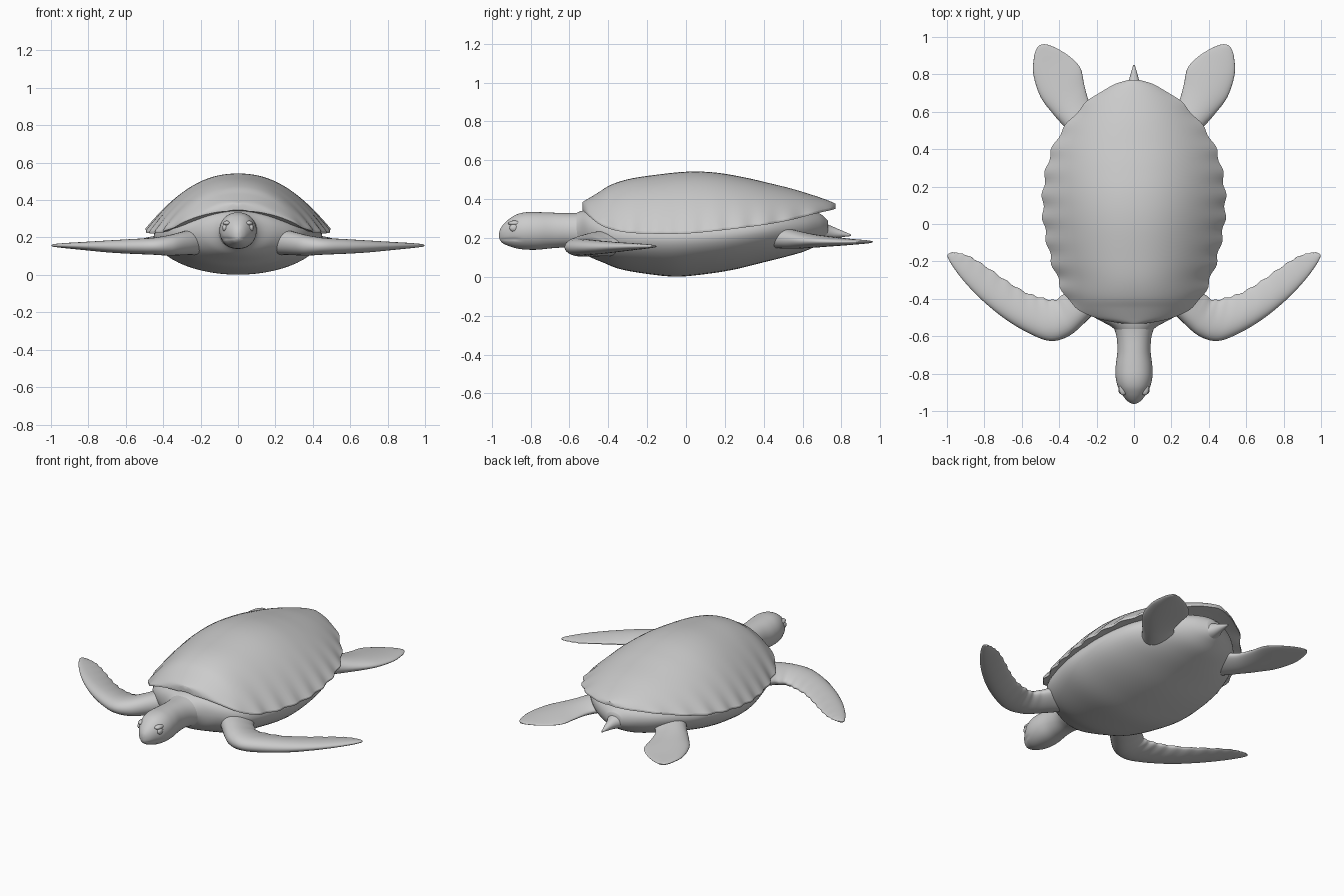
import bpy, bmesh, math
from mathutils import Vector

grey = bpy.data.materials.new("plain grey")
grey.diffuse_color = (0.6, 0.6, 0.6, 1)


def spline(keys, steps):
    """Smooth Catmull-Rom interpolation of number rows."""
    rows = []
    last = len(keys) - 1
    for i in range(last):
        p0, p1, p2, p3 = (keys[max(0, min(last, i + k))] for k in (-1, 0, 1, 2))
        for s in range(steps):
            t = s / steps
            rows.append([0.5 * (2 * b + (c - a) * t + (2 * a - 5 * b + 4 * c - d) * t * t
                                + (3 * b - a - 3 * c + d) * t ** 3)
                         for a, b, c, d in zip(p0, p1, p2, p3)])
    rows.append(list(keys[-1]))
    return rows


def loft(name, rings, mirror=False, angle=50):
    """Skin closed rings of points into one smooth capped object."""
    bm = bmesh.new()
    loops = [[bm.verts.new(p) for p in ring] for ring in rings]
    n = len(loops[0])
    for a, b in zip(loops, loops[1:]):
        for i in range(n):
            j = (i + 1) % n
            bm.faces.new((a[i], a[j], b[j], b[i]))
    for ring in (loops[0], loops[-1]):
        c = bm.verts.new(sum((v.co for v in ring), Vector()) / n)
        for i in range(n):
            bm.faces.new((ring[i], ring[(i + 1) % n], c))
    bmesh.ops.recalc_face_normals(bm, faces=bm.faces)
    me = bpy.data.meshes.new(name)
    bm.to_mesh(me)
    bm.free()
    ob = bpy.data.objects.new(name, me)
    bpy.context.collection.objects.link(ob)
    finish(ob, mirror, angle)
    return ob


def finish(ob, mirror=False, angle=50):
    ob.data.materials.append(grey)
    bpy.ops.object.select_all(action='DESELECT')
    ob.select_set(True)
    bpy.context.view_layer.objects.active = ob
    bpy.ops.object.shade_smooth_by_angle(angle=math.radians(angle))
    if mirror:
        ob.modifiers.new("mirror", 'MIRROR')


def angles(n):
    return [2 * math.pi * i / n for i in range(n)]


def power(v, e):
    return math.copysign(abs(v) ** e, v)


# Carapace: y, half width, crown height, rim height
shell_keys = [
    (-0.532, 0.06, 0.385, 0.352), (-0.522, 0.13, 0.392, 0.345), (-0.50, 0.21, 0.405, 0.325),
    (-0.45, 0.305, 0.435, 0.285), (-0.39, 0.365, 0.472, 0.258), (-0.30, 0.405, 0.502, 0.24),
    (-0.18, 0.447, 0.522, 0.234), (0.0, 0.482, 0.541, 0.235), (0.15, 0.488, 0.537, 0.248),
    (0.30, 0.468, 0.512, 0.266), (0.43, 0.425, 0.482, 0.284), (0.54, 0.355, 0.455, 0.305),
    (0.63, 0.275, 0.428, 0.328), (0.70, 0.19, 0.405, 0.345), (0.745, 0.11, 0.388, 0.355),
    (0.77, 0.03, 0.376, 0.362)]
rings = []
for y, w, top, rim in spline(shell_keys, 8):
    # scalloped margin
    edge = w + 0.007 * math.sin(y * 2 * math.pi / 0.125) * min(1, w / 0.2)
    h = top - rim
    ring = []
    for i in range(49):
        t = math.sin(math.pi / 2 * (-1 + 2 * i / 48))
        x = t * (w + (edge - w) * abs(t) ** 6)
        ring.append((x, y, rim + h * (1 - abs(t) ** 2.2)))
    for i in range(25):
        t = 1 - 2 * i / 24
        ring.append((t * edge * 0.995, y, rim - 0.012 + 0.22 * h * (1 - t * t)))
    rings.append(ring)
loft("carapace", rings, angle=60)

# Belly and shoulders: y, half width, widest height, rise, drop
body_keys = [
    (-0.60, 0.07, 0.24, 0.07, 0.07), (-0.55, 0.12, 0.24, 0.095, 0.10),
    (-0.50, 0.21, 0.235, 0.11, 0.13), (-0.43, 0.30, 0.215, 0.13, 0.14),
    (-0.34, 0.36, 0.205, 0.15, 0.165), (-0.20, 0.41, 0.20, 0.15, 0.185),
    (-0.05, 0.445, 0.20, 0.15, 0.199), (0.10, 0.45, 0.207, 0.15, 0.193),
    (0.25, 0.435, 0.22, 0.14, 0.182), (0.40, 0.39, 0.238, 0.12, 0.163),
    (0.52, 0.315, 0.25, 0.11, 0.145), (0.62, 0.225, 0.255, 0.09, 0.12),
    (0.69, 0.13, 0.255, 0.07, 0.08), (0.73, 0.05, 0.25, 0.04, 0.045)]
rings = []
for y, w, zc, up, down in spline(body_keys, 6):
    rings.append([(w * math.cos(a), y,
                   zc + (up * power(math.sin(a), 0.9) if math.sin(a) > 0
                         else down * power(math.sin(a), 1.1)))
                  for a in angles(56)])
loft("belly", rings)

# Head and neck: y, half width, top, bottom
head_keys = [
    (-0.46, 0.15, 0.345, 0.12), (-0.53, 0.118, 0.333, 0.135), (-0.60, 0.094, 0.328, 0.15),
    (-0.68, 0.089, 0.33, 0.148), (-0.76, 0.098, 0.333, 0.14), (-0.82, 0.098, 0.333, 0.14),
    (-0.87, 0.086, 0.322, 0.146), (-0.91, 0.064, 0.298, 0.158), (-0.94, 0.042, 0.27, 0.171),
    (-0.956, 0.022, 0.246, 0.186), (-0.962, 0.006, 0.226, 0.2)]
rings = []
for y, w, top, bot in spline(head_keys, 6):
    ring = []
    for a in angles(64):
        z = (top + bot) / 2 + (top - bot) / 2 * math.sin(a)
        # mouth groove
        cut = max(0, min(1, (-0.84 - y) / 0.04)) * math.exp(-((z - 0.193) / 0.005) ** 2)
        ring.append((w * power(math.cos(a), 0.9) * (1 - 0.07 * cut), y, z))
    rings.append(ring)
loft("head_and_neck", rings)

# Eyes and brows
for name, loc, size in (("eyes", (0.07, -0.885, 0.252), (0.014, 0.024, 0.02)),
                        ("brows", (0.058, -0.88, 0.276), (0.022, 0.036, 0.014))):
    bpy.ops.mesh.primitive_uv_sphere_add(segments=24, ring_count=12, radius=1)
    ob = bpy.context.object
    ob.name = name
    for v in ob.data.vertices:
        v.co = Vector(loc) + Vector(a * b for a, b in zip(v.co, size))
    finish(ob, mirror=True)


def flipper(name, keys, steps, ripple):
    """Rows: leading x, y, trailing x, y, height, half thickness."""
    rings = []
    rows = spline(keys, steps)
    for k, (lx, ly, tx, ty, z, th) in enumerate(rows):
        r = ripple * math.sin(k * 1.3) * min(1, th / 0.02)
        lead, trail = Vector((lx, ly, z)), Vector((tx, ty + r, z))
        mid, half = (lead + trail) / 2, (lead - trail) / 2
        rings.append([mid + half * math.cos(a)
                      + Vector((0, 0, th * math.sin(a) * (0.85 + 0.3 * math.cos(a))))
                      for a in angles(32)])
    loft(name, rings, mirror=True, angle=70)


flipper("front_flippers", [
    (0.16, -0.42, 0.28, -0.25, 0.18, 0.08), (0.26, -0.525, 0.36, -0.355, 0.168, 0.07),
    (0.35, -0.60, 0.42, -0.405, 0.157, 0.06), (0.45, -0.625, 0.49, -0.395, 0.153, 0.05),
    (0.57, -0.58, 0.58, -0.365, 0.152, 0.044), (0.70, -0.50, 0.68, -0.305, 0.152, 0.036),
    (0.82, -0.40, 0.78, -0.235, 0.154, 0.026), (0.91, -0.305, 0.87, -0.178, 0.156, 0.018),
    (0.97, -0.225, 0.93, -0.157, 0.157, 0.012), (0.997, -0.175, 0.965, -0.152, 0.157, 0.007),
    (0.993, -0.16, 0.98, -0.154, 0.157, 0.003)], 7, 0.004)

flipper("rear_flippers", [
    (0.29, 0.41, 0.17, 0.57, 0.205, 0.065), (0.365, 0.51, 0.235, 0.645, 0.192, 0.052),
    (0.43, 0.585, 0.265, 0.74, 0.185, 0.04), (0.50, 0.68, 0.285, 0.83, 0.182, 0.029),
    (0.538, 0.80, 0.335, 0.888, 0.18, 0.019), (0.535, 0.89, 0.40, 0.932, 0.18, 0.012),
    (0.522, 0.935, 0.45, 0.955, 0.18, 0.008), (0.505, 0.957, 0.48, 0.962, 0.18, 0.004)],
    7, 0.0)

# Tail: y, radius across, centre height, radius up
tail_keys = [(0.58, 0.12, 0.23, 0.08), (0.68, 0.075, 0.235, 0.055), (0.75, 0.035, 0.228, 0.033),
             (0.81, 0.016, 0.22, 0.015), (0.85, 0.004, 0.214, 0.004)]
loft("tail", [[(w * math.cos(a), y, z + h * math.sin(a)) for a in angles(28)]
              for y, w, z, h in spline(tail_keys, 6)])
